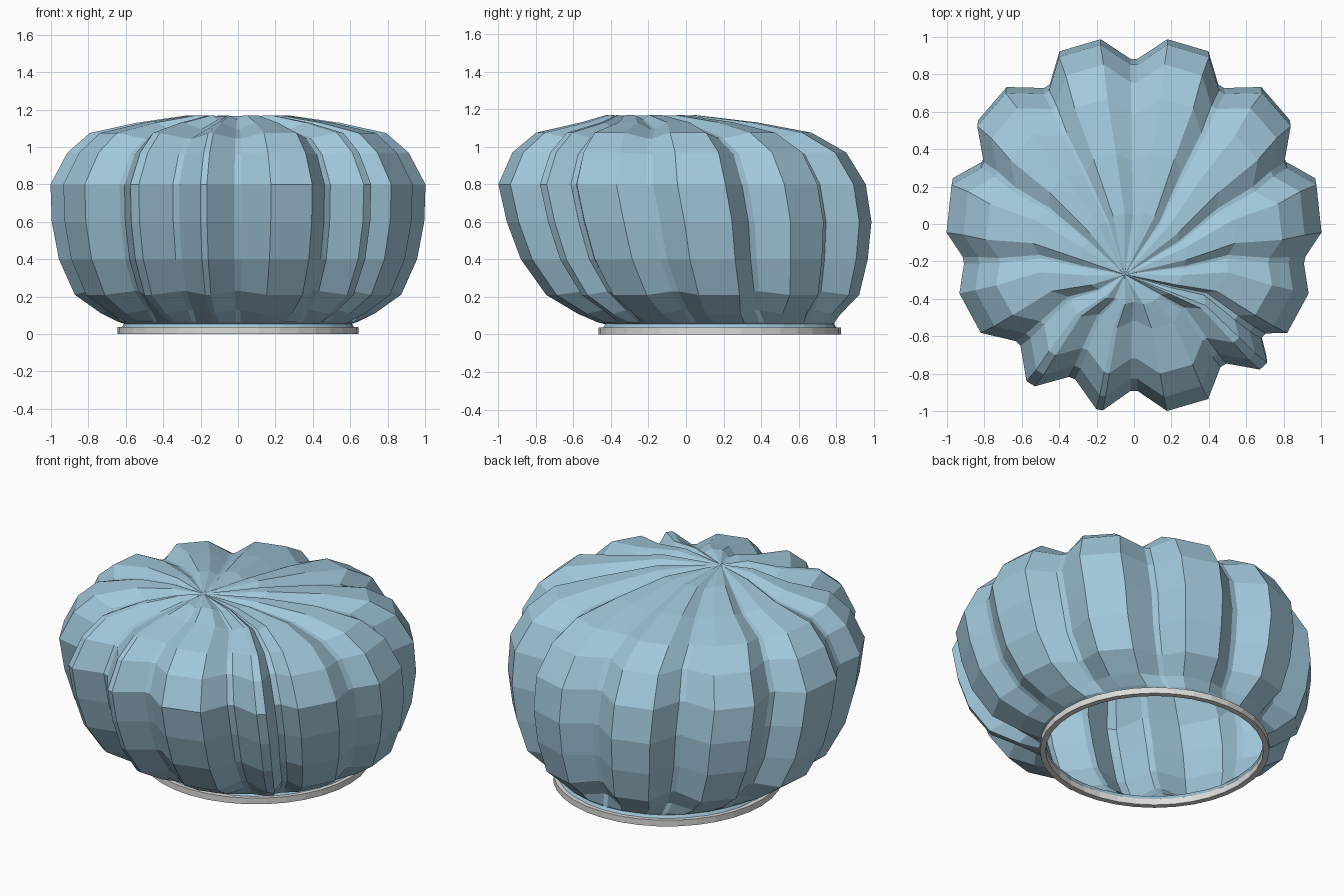
import bpy, bmesh, math

if "Cube" in bpy.data.objects:
    bpy.data.objects.remove(bpy.data.objects["Cube"])


def material(name, col):
    m = bpy.data.materials.new(name)
    m.diffuse_color = (*col, 1)
    m.use_nodes = True
    m.node_tree.nodes["Principled BSDF"].inputs["Base Color"].default_value = m.diffuse_color
    return m


def finish(bm, name, mat):
    bmesh.ops.recalc_face_normals(bm, faces=bm.faces[:])
    me = bpy.data.meshes.new(name)
    bm.to_mesh(me)
    bm.free()
    me.materials.append(mat)
    ob = bpy.data.objects.new(name, me)
    bpy.context.collection.objects.link(ob)
    return ob


def skin(bm, loops, closed=False):
    pairs = list(zip(loops, loops[1:]))
    if closed:
        pairs.append((loops[-1], loops[0]))
    for a, b in pairs:
        n = len(a)
        for i in range(n):
            j = (i + 1) % n
            bm.faces.new((a[i], a[j], b[j], b[i]))


blue = material("soft_blue_cloth", (0.36, 0.58, 0.71))
grey = material("light_grey_trim", (0.72, 0.72, 0.71))

# Pleat outline: fold valley (angle, radius), then two crest angles and their radius
pleats = [
    (-90, .89, -80, -67, 1.015), (-57.5, .89, -49, -46, 1.025),
    (-40.5, .91, -35, -21, 1.0), (-11, .93, -1.5, 13.5, 1.003),
    (22.8, .88, 33.5, 47, 1.005), (57.6, .876, 66.7, 79.8, 1.014),
    (90, .89, 100.2, 113.3, 1.014), (122.4, .876, 133, 146.5, 1.005),
    (157.2, .88, 166.5, 181.5, 1.003), (191, .93, 201, 215, 1.0),
    (225.5, .885, 235.5, 238.5, 1.015), (248, .885, 258.5, 260.5, 1.01),
]
outline = []
for va, vr, a, b, cr in pleats:
    outline += [(va - 1.2, vr, 1), (va + 1.2, vr, 1), (a, cr, 0), (b, cr, 0)]

# Rings up the body: height, x half width, front y, back y, pleat depth, valley drop
rings = [
    (.03, .625, -.445, .805, 0, 0),
    (.055, .61, -.43, .79, 0, 0),
    (.065, .64, -.48, .80, .15, 0),
    (.11, .73, -.58, .83, .6, -.02),
    (.21, .87, -.745, .925, .95, -.02),
    (.40, .955, -.88, .97, 1, 0),
    (.60, .993, -.955, .99, 1, 0),
    (.80, 1.0, -1.0, .96, 1, 0),
    (.97, .91, -.925, .855, 1, .01),
    (1.075, .79, -.80, .67, 1, .03),
    (1.13, .54, -.56, .38, .8, .035),
    (1.168, .28, -.43, .06, .5, .02),
]
bm = bmesh.new()
loops = []
for z, rx, y0, y1, amp, drop in rings:
    cy, ry = (y0 + y1) / 2, (y1 - y0) / 2
    loop = []
    for ang, r, valley in outline:
        t = math.radians(ang)
        k = 1 + (r - 1) * amp
        loop.append(bm.verts.new((rx * k * math.cos(t), cy + ry * k * math.sin(t),
                                  z - drop * valley)))
    loops.append(loop)
skin(bm, loops)
# Gathered crown
tip = bm.verts.new((-.05, -.27, 1.165))
top = loops[-1]
for i in range(len(top)):
    bm.faces.new((top[i], top[(i + 1) % len(top)], tip))
finish(bm, "pleated_hat_body", blue)

# Trim band around the opening
bm = bmesh.new()
loops = []
for r, z in [(.645, 0), (.645, .038), (.612, .038), (.612, 0)]:
    loops.append([bm.verts.new((r * math.cos(i * math.tau / 36),
                                .18 + r * math.sin(i * math.tau / 36), z))
                  for i in range(36)])
skin(bm, loops, closed=True)
finish(bm, "trim_band", grey)
